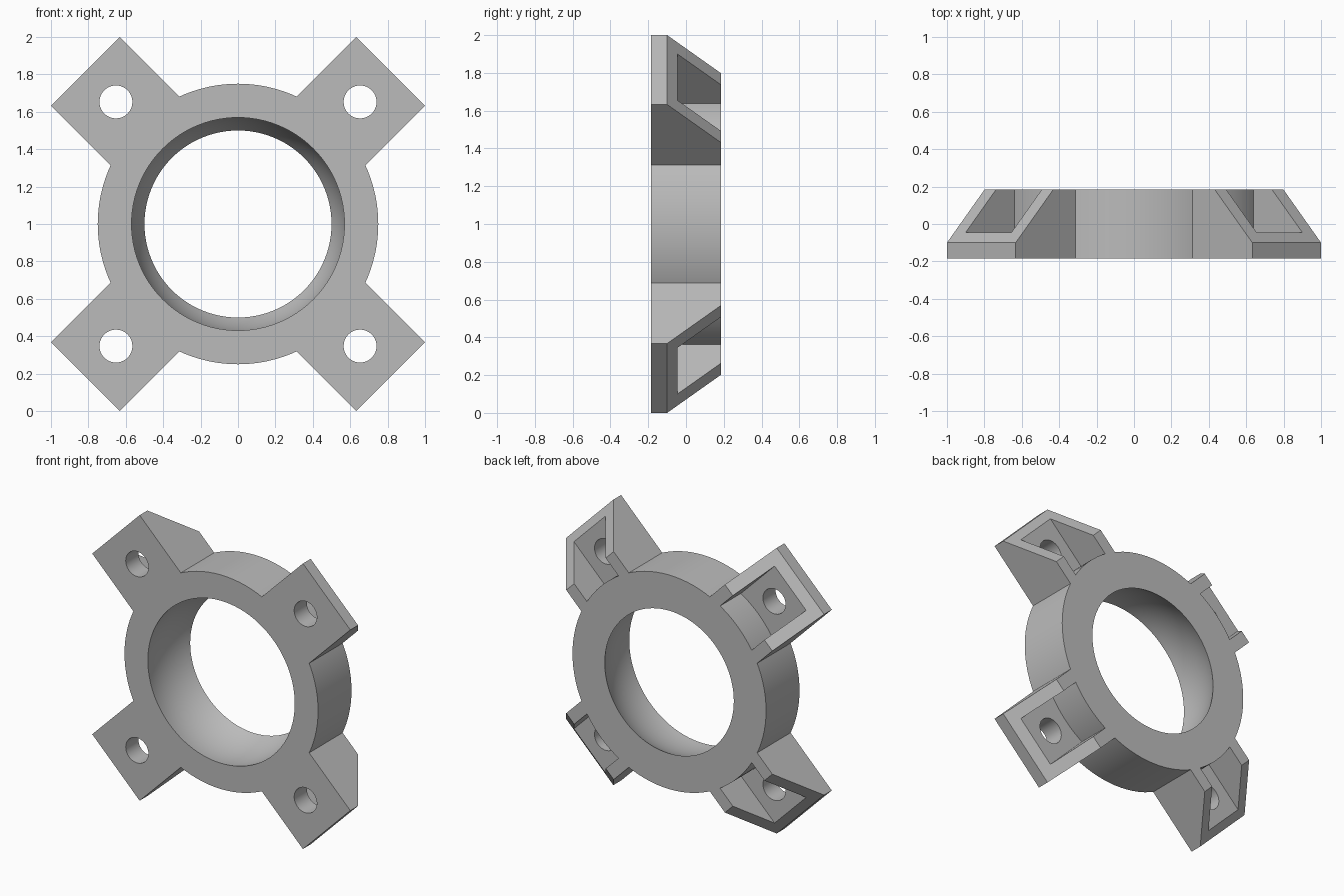
import bpy
import bmesh
import math
from mathutils import Matrix

old = bpy.data.objects.get("Cube")
if old:
    bpy.data.objects.remove(old, do_unlink=True)

FRONT, BACK = -0.185, 0.185
RING_R, BACK_BORE_R, BALL_Y = 0.75, 0.5, -0.1
TAB_END, TAB_HALF, TAB_EDGE_Y = 1.1545, 0.2597, -0.1
POCKET_HALF, POCKET_FLOOR = 0.173, -0.045
HOLE_AT, HOLE_R = 0.923, 0.088
CENTRE = Matrix.Translation((0, 0, 1))

grey = bpy.data.materials.new("light grey")
grey.use_nodes = True
colour = (0.5, 0.5, 0.5, 1)
grey.diffuse_color = colour
grey.node_tree.nodes["Principled BSDF"].inputs["Base Color"].default_value = colour


def finish(name, bm):
    bmesh.ops.recalc_face_normals(bm, faces=bm.faces)
    mesh = bpy.data.meshes.new(name)
    bm.to_mesh(mesh)
    bm.free()
    mesh.materials.append(grey)
    obj = bpy.data.objects.new(name, mesh)
    bpy.context.collection.objects.link(obj)
    return obj


def prism(name, profile, half):
    """Extrude an (x, y) profile from z = -half to z = +half."""
    bm = bmesh.new()
    face = bm.faces.new([bm.verts.new((x, y, -half)) for x, y in profile])
    new = bmesh.ops.extrude_face_region(bm, geom=[face])["geom"]
    verts = [v for v in new if isinstance(v, bmesh.types.BMVert)]
    bmesh.ops.translate(bm, verts=verts, vec=(0, 0, 2 * half))
    return finish(name, bm)


def lathe(name, profile, steps):
    """Revolve a closed (radius, y) profile around the y axis."""
    bm = bmesh.new()
    rows = []
    for i in range(steps):
        a = 2 * math.pi * i / steps
        rows.append([bm.verts.new((r * math.cos(a), y, r * math.sin(a))) for r, y in profile])
    n = len(profile)
    for i in range(steps):
        p, q = rows[i], rows[(i + 1) % steps]
        for j in range(n):
            k = (j + 1) % n
            bm.faces.new((p[j], p[k], q[k], q[j]))
    return finish(name, bm)


def boolean(target, other, operation):
    mod = target.modifiers.new(operation.lower(), "BOOLEAN")
    mod.operation, mod.solver, mod.object = operation, "EXACT", other
    bpy.context.view_layer.update()
    bpy.context.view_layer.objects.active = target
    bpy.ops.object.modifier_apply(modifier=mod.name)
    bpy.data.objects.remove(other, do_unlink=True)


# Ring with a ball-shaped bore
ball_r = math.hypot(BACK_BORE_R, BACK - BALL_Y)
profile = [(RING_R, FRONT), (RING_R, BACK)]
for i in range(13):
    y = BACK + (FRONT - BACK) * i / 12
    profile.append((math.sqrt(ball_r ** 2 - (y - BALL_Y) ** 2), y))
ring = lathe("mounting_ring", profile, 96)
ring.matrix_world = CENTRE

# Corner tab: bevelled block with a pocket behind and a bolt hole
slope_end = TAB_END - (BACK - TAB_EDGE_Y)
inner = 0.69
tab = prism("corner_tab", [(inner, FRONT), (TAB_END, FRONT), (TAB_END, TAB_EDGE_Y),
                           (slope_end, BACK), (inner, BACK)], TAB_HALF)
pocket = prism("pocket_cutter", [(0.6, POCKET_FLOOR), (1.3, POCKET_FLOOR),
                                 (1.3, 0.4), (0.6, 0.4)], POCKET_HALF)
boolean(tab, pocket, "DIFFERENCE")

bm = bmesh.new()
bmesh.ops.create_cone(bm, cap_ends=True, segments=40, radius1=HOLE_R, radius2=HOLE_R, depth=1,
                      matrix=Matrix.Translation((HOLE_AT, 0, 0)) @ Matrix.Rotation(math.pi / 2, 4, "X"))
boolean(tab, finish("bolt_hole_cutter", bm), "DIFFERENCE")

# Four tabs on the diagonals, joined to the ring
for i in range(4):
    copy = bpy.data.objects.new("tab_copy", tab.data.copy())
    bpy.context.collection.objects.link(copy)
    copy.matrix_world = CENTRE @ Matrix.Rotation(math.radians(45 + 90 * i), 4, "Y")
    boolean(ring, copy, "UNION")
bpy.data.objects.remove(tab, do_unlink=True)

# Smooth round walls, crisp edges
bpy.ops.object.select_all(action="DESELECT")
ring.select_set(True)
bpy.context.view_layer.objects.active = ring
bpy.ops.object.shade_smooth_by_angle(angle=math.radians(30))
